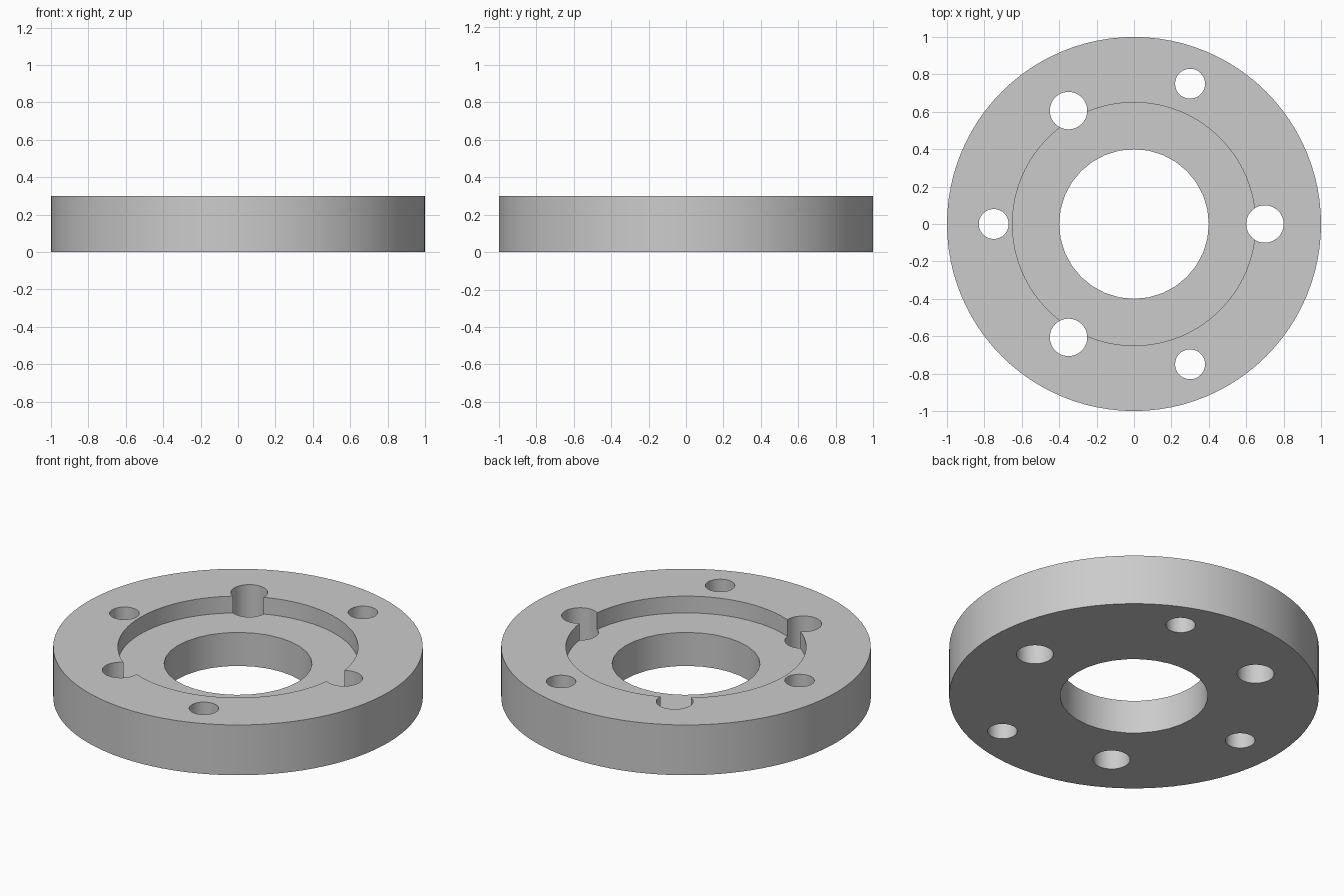
import bpy
import math

cube = bpy.data.objects.get("Cube")
if cube:
    bpy.data.objects.remove(cube, do_unlink=True)

THICKNESS = 0.3
RECESS_FLOOR = 0.2

grey = bpy.data.materials.new("plain grey")
grey.use_nodes = True
colour = (0.6, 0.6, 0.6, 1)
grey.diffuse_color = colour
grey.node_tree.nodes["Principled BSDF"].inputs["Base Color"].default_value = colour


def cylinder(name, radius, bottom, top, x=0, y=0, sides=48):
    bpy.ops.mesh.primitive_cylinder_add(
        vertices=sides, radius=radius, depth=top - bottom,
        location=(x, y, (bottom + top) / 2))
    obj = bpy.context.object
    obj.name = name
    obj.data.materials.append(grey)
    return obj


def cut(target, cutter):
    mod = target.modifiers.new(cutter.name, 'BOOLEAN')
    mod.operation = 'DIFFERENCE'
    mod.solver = 'EXACT'
    mod.object = cutter
    bpy.context.view_layer.objects.active = target
    bpy.ops.object.modifier_apply(modifier=mod.name)
    bpy.data.objects.remove(cutter, do_unlink=True)


# Flange disc
flange = cylinder("flange_ring", 1, 0, THICKNESS, sides=96)

# Shallow recess around the central bore
cut(flange, cylinder("recess", 0.65, RECESS_FLOOR, 0.5, sides=96))
cut(flange, cylinder("bore", 0.4, -0.2, 0.5, sides=32))

# Three large holes breaking into the recess wall
for i in range(3):
    a = math.tau * i / 3
    cut(flange, cylinder("large_hole", 0.1, -0.2, 0.5,
                         0.7 * math.cos(a), 0.7 * math.sin(a)))

# Three small holes in the rim
for x, y in ((-0.75, 0), (0.3, 0.75), (0.3, -0.75)):
    cut(flange, cylinder("small_hole", 0.08, -0.2, 0.5, x, y))

# Smooth round walls, sharp rims
bpy.ops.object.select_all(action='DESELECT')
flange.select_set(True)
bpy.context.view_layer.objects.active = flange
bpy.ops.object.shade_smooth_by_angle(angle=math.radians(30))
